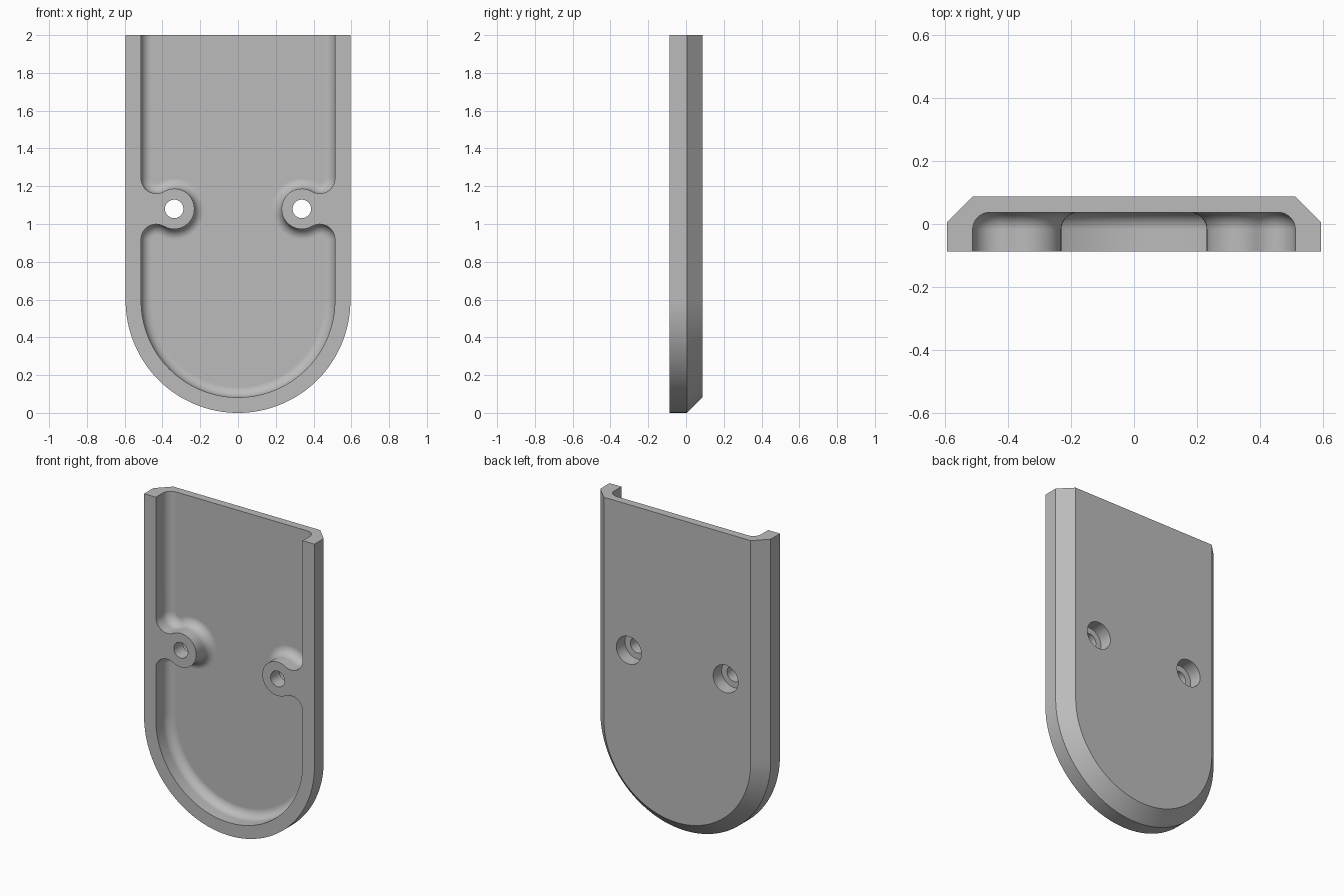
import bpy, bmesh
from math import pi, sin, cos, acos, sqrt, radians
from mathutils import Matrix

if "Cube" in bpy.data.objects:
    bpy.data.objects.remove(bpy.data.objects["Cube"])

HALF_W, TOP = 0.595, 2.0          # plate half width and height
FRONT, BACK = -0.0875, 0.0875     # plate faces along y
CHAMFER = 0.082
INNER = 0.513                     # recess half width
FLOOR, FILLET = 0.037, 0.055      # recess floor and its rounding
BOSS_X, BOSS_Z, BOSS_R = 0.338, 1.08, 0.107
NECK_R = 0.08                     # blend between boss and wall

grey = bpy.data.materials.new("plain grey")
grey.use_nodes = True
colour = (0.5, 0.5, 0.5, 1)
grey.diffuse_color = colour
grey.node_tree.nodes["Principled BSDF"].inputs["Base Color"].default_value = colour


def arc(cx, cz, r, a0, a1, n):
    return [(cx + r * cos(a0 + (a1 - a0) * i / n), cz + r * sin(a0 + (a1 - a0) * i / n))
            for i in range(n + 1)]


def loft(name, rings):
    """Solid through matching outlines, each given as (y, [(x, z), ...])."""
    bm = bmesh.new()
    loops = [[bm.verts.new((x, y, z)) for x, z in pts] for y, pts in rings]
    n = len(loops[0])
    for a, b in zip(loops, loops[1:]):
        for i in range(n):
            j = (i + 1) % n
            bm.faces.new((a[i], a[j], b[j], b[i]))
    bm.faces.new(loops[0])
    bm.faces.new(loops[-1])
    bmesh.ops.recalc_face_normals(bm, faces=bm.faces)
    return finish(name, bm)


def finish(name, bm):
    mesh = bpy.data.meshes.new(name)
    bm.to_mesh(mesh)
    bm.free()
    mesh.materials.append(grey)
    ob = bpy.data.objects.new(name, mesh)
    bpy.context.collection.objects.link(ob)
    return ob


def cylinder(name, x, z, r, y0, y1):
    bm = bmesh.new()
    place = Matrix.Translation((x, (y0 + y1) / 2, z)) @ Matrix.Rotation(pi / 2, 4, "X")
    bmesh.ops.create_cone(bm, cap_ends=True, segments=48, radius1=r, radius2=r,
                          depth=y1 - y0, matrix=place)
    return finish(name, bm)


def plate_outline(inset):
    r = HALF_W - inset
    return [(-r, TOP)] + arc(0, HALF_W, r, pi, 2 * pi, 64) + [(r, TOP)]


def recess_outline(t):
    """Recess edge moved inward by t, flowing around both screw bosses."""
    reach = BOSS_R + NECK_R
    neck_x = INNER - NECK_R
    dx = neck_x - BOSS_X
    dz = sqrt(reach ** 2 - dx ** 2)
    turn = acos(dx / reach)
    # right half, from the bottom upward
    right = arc(0, HALF_W, INNER - t, -pi / 2, 0, 32)
    right += arc(neck_x, BOSS_Z - dz, NECK_R - t, 0, pi - turn, 12)
    right += arc(BOSS_X, BOSS_Z, BOSS_R + t, 2 * pi - turn, turn, 32)[1:]
    right += arc(neck_x, BOSS_Z + dz, NECK_R - t, pi + turn, 2 * pi, 12)[1:]
    right += [(INNER - t, TOP + 0.1)]
    return right + [(-x, z) for x, z in reversed(right[1:])]


# Plate with a rounded lower end and a chamfered back
plate = loft("cover_plate", [(FRONT, plate_outline(0)),
                             (BACK - CHAMFER, plate_outline(0)),
                             (BACK, plate_outline(CHAMFER))])

# Recess with a rounded floor edge, open at the top end
rings = [(FRONT - 0.05, recess_outline(0))]
for i in range(9):
    a = i / 8 * pi / 2
    rings.append((FLOOR - FILLET * (1 - sin(a)), recess_outline(FILLET * (1 - cos(a)))))
cutters = [loft("recess_cutter", rings)]

# Screw holes with counterbores from the back
for side in (-1, 1):
    x = side * BOSS_X
    cutters.append(cylinder("counterbore_cutter", x, BOSS_Z, 0.087, BACK - 0.085, BACK + 0.05))
    cutters.append(cylinder("hole_cutter", x, BOSS_Z, 0.049, FRONT - 0.05, BACK + 0.1))

bpy.context.view_layer.objects.active = plate
plate.select_set(True)
for cutter in cutters:
    cutter.hide_render = True
    mod = plate.modifiers.new("cut", "BOOLEAN")
    mod.operation, mod.solver, mod.object = "DIFFERENCE", "EXACT", cutter
    bpy.ops.object.modifier_apply(modifier=mod.name)
    bpy.data.objects.remove(cutter)

# Smooth curves, crisp edges, level flats
bpy.ops.object.select_all(action="DESELECT")
plate.select_set(True)
bpy.ops.object.shade_smooth_by_angle(angle=radians(30))
flat = plate.modifiers.new("even shading", "WEIGHTED_NORMAL")
flat.keep_sharp = True
